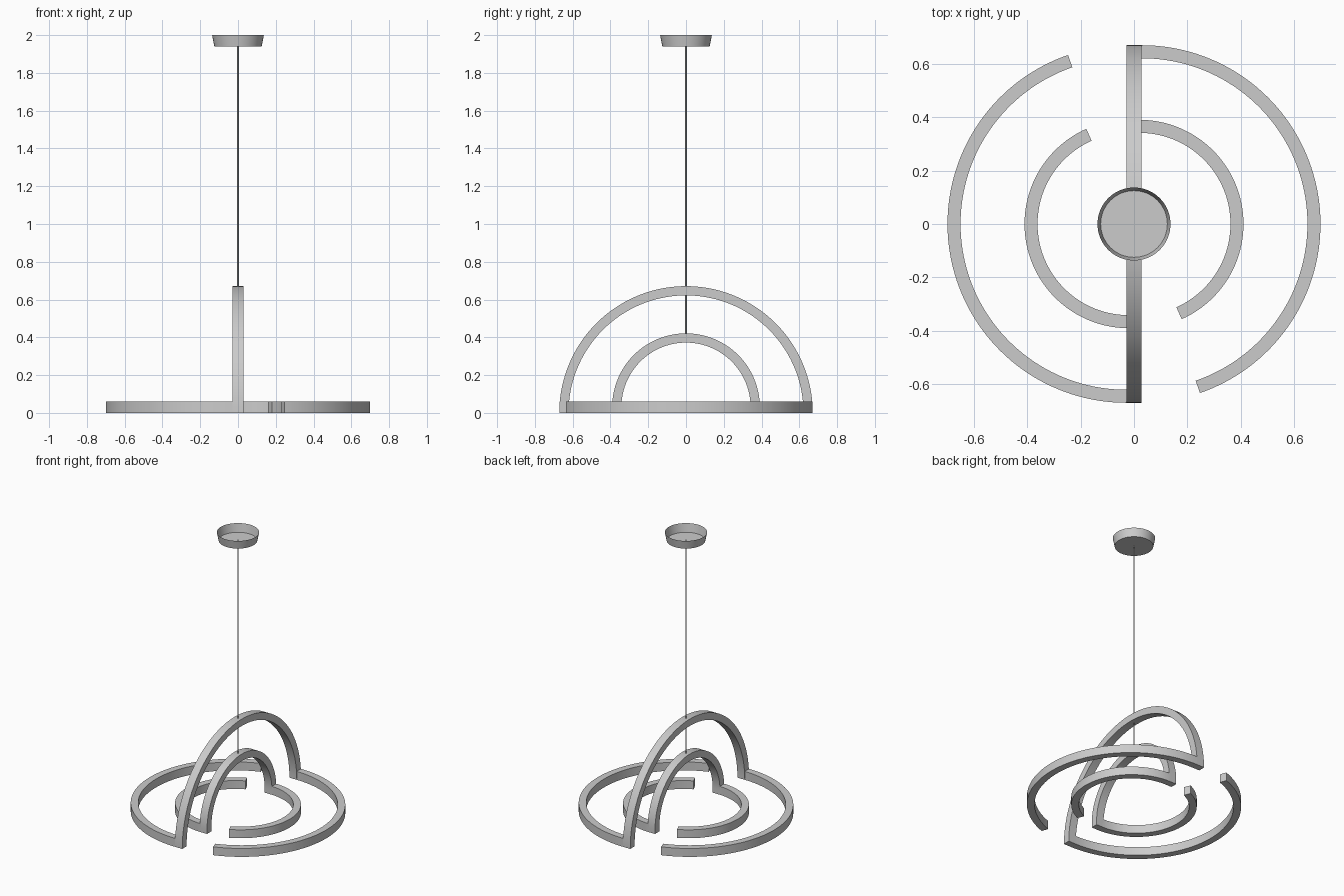
import bpy, bmesh
from math import sin, cos, radians
from mathutils import Vector

old = bpy.data.objects.get("Cube")
if old:
    bpy.data.objects.remove(old, do_unlink=True)

grey = bpy.data.materials.new("light grey")
grey.use_nodes = True
colour = (0.6, 0.6, 0.6, 1)
grey.diffuse_color = colour
grey.node_tree.nodes["Principled BSDF"].inputs["Base Color"].default_value = colour

HALF = 0.029    # half width of the bars
HEIGHT = 0.06   # height of the flat rings


def finish(name, bm):
    bmesh.ops.recalc_face_normals(bm, faces=bm.faces)
    mesh = bpy.data.meshes.new(name)
    bm.to_mesh(mesh)
    bm.free()
    obj = bpy.data.objects.new(name, mesh)
    bpy.context.collection.objects.link(obj)
    mesh.materials.append(grey)
    bpy.ops.object.select_all(action='DESELECT')
    obj.select_set(True)
    bpy.context.view_layer.objects.active = obj
    bpy.ops.object.shade_smooth_by_angle(angle=radians(30))
    return obj


def bar(name, inner, outer, depth):
    """Rectangular bar between two matching paths, thickened along depth."""
    bm = bmesh.new()
    loops = [[bm.verts.new(p) for p in (i, o, o + depth, i + depth)]
             for i, o in zip(inner, outer)]
    for a, b in zip(loops, loops[1:]):
        for k in range(4):
            n = (k + 1) % 4
            bm.faces.new((a[k], a[n], b[n], b[k]))
    bm.faces.new(loops[0])
    bm.faces.new(loops[-1])
    return finish(name, bm)


def arc(radius, start, end, steps=72):
    for s in range(steps + 1):
        a = radians(start + (end - start) * s / steps)
        yield radius * cos(a), radius * sin(a)


def half_ring(name, side, centre, r_in, r_out, end):
    """Open ring that starts at the arch foot and sweeps round one side."""
    paths = [[Vector((side * (centre + x), side * y, 0)) for x, y in arc(r, 90, end)]
             for r in (r_in, r_out)]
    bar(name, *paths, Vector((0, 0, HEIGHT)))


def arch(name, r_in, r_out, lift):
    """Upright half circle, with short straight feet when lifted."""
    paths = []
    for r in (r_in, r_out):
        path = [Vector((-HALF, y, z + lift)) for y, z in arc(r, 0, 180)]
        if lift:
            path = [Vector((-HALF, r, 0))] + path + [Vector((-HALF, -r, 0))]
        paths.append(path)
    bar(name, *paths, Vector((2 * HALF, 0, 0)))


# Outer and inner loops: each an arch with one half ring on either side
for size, centre, r_in, r_out, end, lift in (
        ("outer", 0.029, 0.622, 0.671, -71, 0),
        ("inner", 0.02, 0.342, 0.391, -66, 0.03)):
    arch(size + "_arch", r_in, r_out, lift)
    half_ring(size + "_ring_left", 1, centre, r_in, r_out, end)
    half_ring(size + "_ring_right", -1, centre, r_in, r_out, end)


def turned(name, r_low, r_high, low, high, sides, capped):
    """Round part, with its top left open unless capped."""
    bm = bmesh.new()
    bmesh.ops.create_cone(bm, cap_ends=True, segments=sides,
                          radius1=r_low, radius2=r_high, depth=high - low)
    bmesh.ops.translate(bm, verts=bm.verts, vec=(0, 0, (low + high) / 2))
    if not capped:
        top = [f for f in bm.faces if all(v.co.z > high - 0.001 for v in f.verts)]
        bmesh.ops.delete(bm, geom=top, context='FACES_ONLY')
    return finish(name, bm)


# Hanging cord and open ceiling cup
turned("cord", 0.004, 0.004, 0.4, 1.945, 12, True)
turned("ceiling_cup", 0.125, 0.137, 1.94, 2.0, 64, False)
